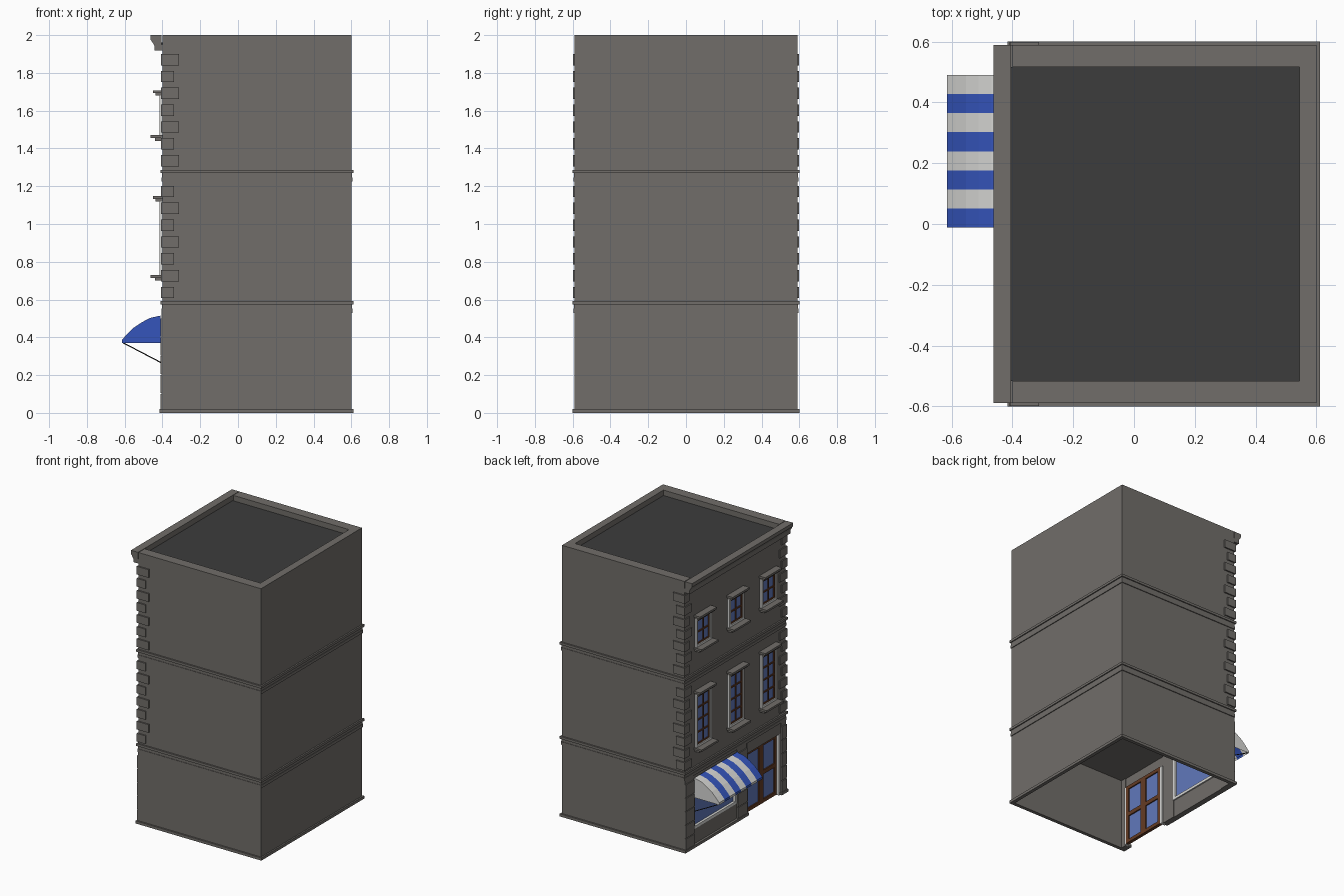
import bpy, bmesh, math
from mathutils import Vector

if "Cube" in bpy.data.objects:
    bpy.data.objects.remove(bpy.data.objects["Cube"])


def mat(name, r, g, b):
    m = bpy.data.materials.new(name)
    m.diffuse_color = (r, g, b, 1)
    m.use_nodes = True
    m.node_tree.nodes["Principled BSDF"].inputs["Base Color"].default_value = m.diffuse_color
    return m


STONE = mat("stone grey", 0.165, 0.155, 0.143)
ROOF = mat("roof dark grey", 0.045, 0.045, 0.045)
WHITE = mat("white", 0.68, 0.68, 0.66)
BLUE = mat("awning blue", 0.035, 0.09, 0.5)
GLASS = mat("glass blue", 0.12, 0.19, 0.5)
WOOD = mat("brown wood", 0.13, 0.045, 0.018)
IRON = mat("black iron", 0.02, 0.02, 0.02)


def finish(name, bm, *mats):
    me = bpy.data.meshes.new(name)
    bmesh.ops.recalc_face_normals(bm, faces=bm.faces)
    bm.to_mesh(me)
    bm.free()
    for m in mats:
        me.materials.append(m)
    ob = bpy.data.objects.new(name, me)
    bpy.context.collection.objects.link(ob)
    return ob


def boxes(name, m, items):
    """One object from boxes given as (x0, x1, y0, y1, z0, z1)."""
    bm = bmesh.new()
    for x0, x1, y0, y1, z0, z1 in items:
        for v in bmesh.ops.create_cube(bm, size=1)["verts"]:
            v.co = Vector(((x0 + x1) / 2 + v.co.x * (x1 - x0),
                           (y0 + y1) / 2 + v.co.y * (y1 - y0),
                           (z0 + z1) / 2 + v.co.z * (z1 - z0)))
    return finish(name, bm, m)


def grid(x0, x1, ya, yb, za, zb, cols, rows, edge, bar):
    """Bars of a glazed panel: outer edge plus inner dividers."""
    out = [(x0, x1, ya, ya + edge, za, zb), (x0, x1, yb - edge, yb, za, zb),
           (x0, x1, ya, yb, za, za + edge), (x0, x1, ya, yb, zb - edge, zb)]
    for i in range(1, cols):
        y = ya + (yb - ya) * i / cols
        out.append((x0, x1, y - bar / 2, y + bar / 2, za, zb))
    for i in range(1, rows):
        z = za + (zb - za) * i / rows
        out.append((x0, x1, ya, yb, z - bar / 2, z + bar / 2))
    return out


F, B, W = -0.40, 0.60, 0.589     # facade x, rear x, half width

# upper storeys, roof and parapet
boxes("upper_walls", STONE, [(F, B, -W, W, 0.53, 1.955)])
boxes("roof", ROOF, [(F - 0.005, 0.545, -0.516, 0.516, 1.95, 1.96)])
boxes("parapet", STONE, [(0.545, B, -W, W, 1.95, 2.0),
                         (F, 0.545, 0.516, W, 1.95, 2.0),
                         (F, 0.545, -W, -0.516, 1.95, 2.0)])

# cornice extruded along the facade
prof = [(-0.404, 2.0), (-0.462, 2.0), (-0.462, 1.975), (-0.455, 1.965),
        (-0.443, 1.945), (-0.443, 1.918), (-0.395, 1.918), (-0.395, 1.95), (-0.404, 1.95)]
bm = bmesh.new()
f = bm.faces.new([bm.verts.new((x, -W, z)) for x, z in prof])
r = bmesh.ops.extrude_face_region(bm, geom=[f])
bmesh.ops.translate(bm, vec=(0, 2 * W, 0),
                    verts=[g for g in r["geom"] if isinstance(g, bmesh.types.BMVert)])
finish("cornice", bm, STONE)

# string courses between the storeys
courses = []
for z in (0.53, 1.225):
    for d, za, zb in ((0.006, 0, 0.022), (0.003, 0.02, 0.044), (0.011, 0.044, 0.062)):
        courses.append((F - d, B + d, -W - d, W + d, z + za, z + zb))
boxes("string_courses", STONE, courses)

# ground floor: hollow shell with shopfront openings
boxes("ground_walls", STONE, [
    (0.585, B, -W, W, 0, 0.53),
    (F, B, W - 0.015, W, 0, 0.53),
    (F, B, -W, -W + 0.015, 0, 0.53),
    (F, -0.375, -0.02, 0.49, 0, 0.13),
    (F, -0.375, -0.02, 0.49, 0.49, 0.53),
    (F, -0.375, -0.53, -0.14, 0.45, 0.53)])
piers = []
for ya, yb in ((0.49, W), (-0.13, -0.02), (-W, -0.53)):
    piers.append((F - 0.004, -0.37, ya, yb, 0, 0.53))
    for i in range(5):
        piers.append((F - 0.011, F, ya, yb, i * 0.1 + 0.005, min(i * 0.1 + 0.1, 0.53)))
boxes("piers", STONE, piers)
boxes("plinth", STONE, [
    (0.59, 0.611, -0.6, 0.6, 0, 0.02),
    (-0.412, 0.611, 0.58, 0.6, 0, 0.02),
    (-0.412, 0.611, -0.6, -0.58, 0, 0.02),
    (-0.416, -0.39, -0.02, 0.6, 0, 0.02),
    (-0.416, -0.39, -0.14, -0.01, 0, 0.02),
    (-0.416, -0.39, -0.6, -0.525, 0, 0.02)])

# corner quoins, alternating long and short
quoins = []
for s in (1, -1):
    for start in (0.637, 1.335):
        for i in range(7):
            z = start + i * 0.0892
            long = (i % 2 == 0) == (start > 1)
            xe = -0.312 if long else -0.338
            yi = W - (0.05 if long else 0.075)
            y0, y1 = sorted((s * yi, s * 0.599))
            quoins.append((-0.408, xe, y0, y1, z - 0.03, z + 0.03))
boxes("quoins", STONE, quoins)

# upper windows: two rows of three
frames, panes, bars, trim = [], [], [], []
for za, zb, rows in ((0.73, 1.12, 4), (1.47, 1.68, 2)):
    for yc in (-0.38, 0, 0.38):
        a, b = yc - 0.088, yc + 0.088
        frames += grid(-0.416, F + 0.01, a, b, za, zb, 1, 1, 0.016, 0)
        panes.append((-0.403, F + 0.01, a + 0.01, b - 0.01, za + 0.01, zb - 0.01))
        bars += grid(-0.409, F + 0.01, a + 0.014, b - 0.014, za + 0.014, zb - 0.014,
                     2, rows, 0.012, 0.011)
        trim += [(-0.462, F + 0.01, a - 0.01, b + 0.01, za - 0.015, za),
                 (-0.44, F + 0.01, a - 0.002, b + 0.002, za - 0.03, za - 0.015),
                 (-0.438, F + 0.01, a - 0.002, b + 0.002, zb, zb + 0.013),
                 (-0.45, F + 0.01, a - 0.01, b + 0.01, zb + 0.013, zb + 0.028)]
boxes("window_frames", WHITE, frames)
boxes("window_glass", GLASS, panes)
boxes("window_bars", WOOD, bars)
boxes("sills_and_heads", STONE, trim)

# shop window
boxes("shop_window_frame", WHITE,
      grid(-0.403, -0.365, -0.02, 0.49, 0.13, 0.49, 1, 1, 0.02, 0))
boxes("shop_window_glass", GLASS, [(-0.385, -0.378, -0.005, 0.475, 0.14, 0.48)])

# double door, slightly recessed
boxes("door_frame", WHITE, [(-0.40, -0.36, -0.53, -0.512, 0, 0.45),
                            (-0.40, -0.36, -0.15, -0.13, 0, 0.45)])
boxes("door_glass", GLASS, [(-0.373, -0.367, -0.505, -0.155, 0.01, 0.44)])
leaves = []
for ya, yb in ((-0.512, -0.331), (-0.331, -0.15)):
    leaves += grid(-0.382, -0.358, ya, yb, 0.002, 0.45, 1, 2, 0.026, 0.03)
boxes("door_leaves", WOOD, leaves)

# striped awning: open shell with closed ends
arc = [(-0.41, 0.515), (-0.468, 0.502), (-0.512, 0.478), (-0.553, 0.45),
       (-0.587, 0.417), (-0.615, 0.386), (-0.615, 0.37)]
bm = bmesh.new()
Y0, N, SW = -0.012, 8, 0.0628
rings = [[bm.verts.new((x, Y0 + i * SW, z)) for x, z in arc] for i in range(N + 1)]
for i in range(N):
    for j in range(len(arc) - 1):
        f = bm.faces.new((rings[i][j], rings[i][j + 1], rings[i + 1][j + 1], rings[i + 1][j]))
        f.material_index = i % 2
for ring, idx in ((rings[0], 0), (rings[-1], 1)):
    back = bm.verts.new((-0.41, ring[0].co.y, 0.37))
    bm.faces.new(ring + [back]).material_index = idx
finish("awning", bm, BLUE, WHITE)

# awning stays
bm = bmesh.new()
for y in (Y0 + 0.004, Y0 + N * SW - 0.004):
    a, b = Vector((-0.61, y, 0.372)), Vector((-0.405, y, 0.265))
    d = b - a
    rot = d.to_track_quat('Z', 'Y').to_matrix().to_4x4()
    rot.translation = (a + b) / 2
    bmesh.ops.create_cone(bm, cap_ends=True, segments=6, radius1=0.003, radius2=0.003,
                          depth=d.length, matrix=rot)
finish("awning_stays", bm, IRON)
